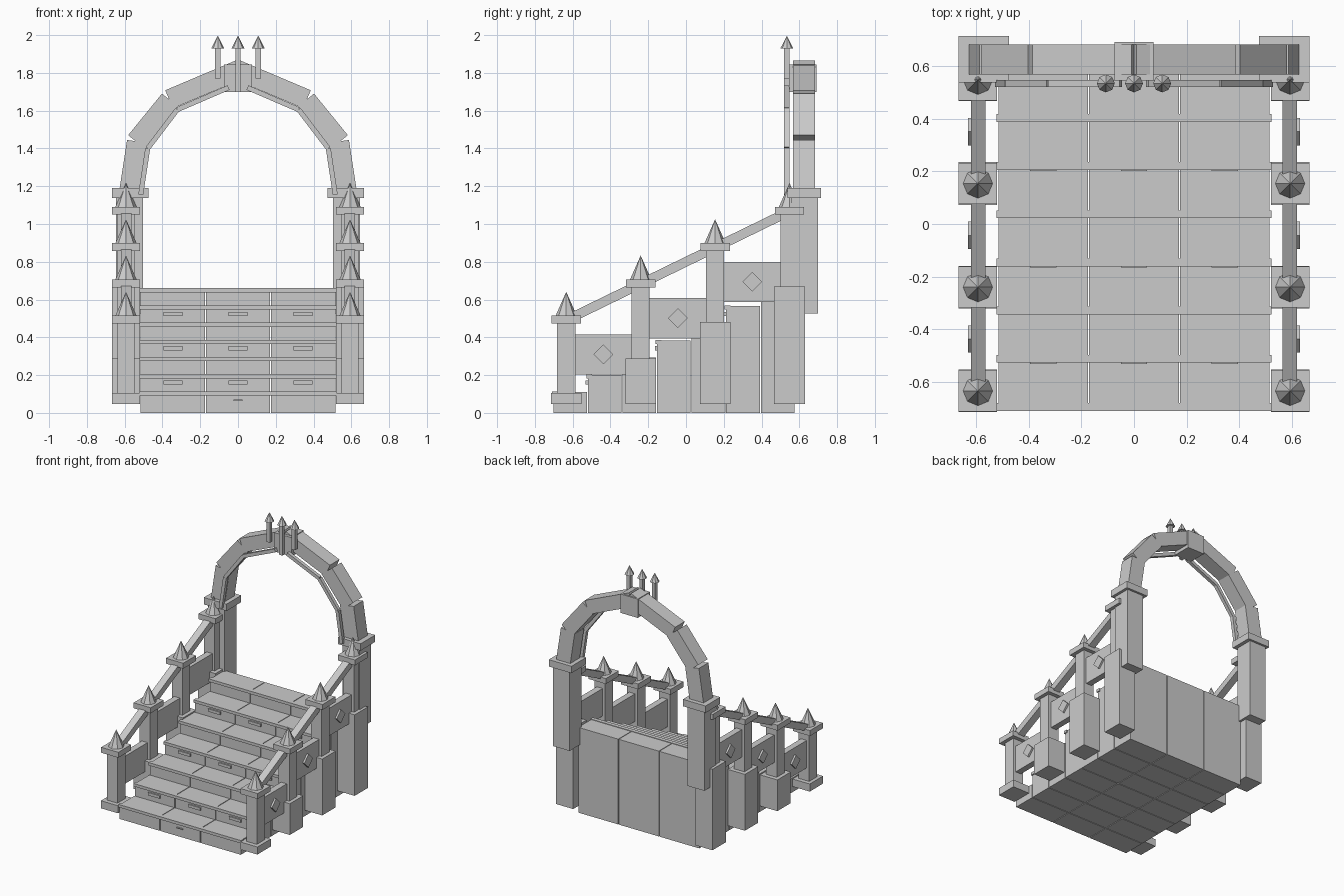
import bpy, math
from mathutils import Vector

if "Cube" in bpy.data.objects:
    bpy.data.objects.remove(bpy.data.objects["Cube"])

def mesh(name, verts, faces):
    me = bpy.data.meshes.new(name)
    me.from_pydata(verts, [], faces)
    ob = bpy.data.objects.new(name, me)
    bpy.context.collection.objects.link(ob)
    return ob

def prism(name, outline, axis, a, b):
    """Extrude a convex 2D outline along x (outline = y,z) or y (outline = x,z)."""
    n = len(outline)
    put = (lambda p, t: (t, p[0], p[1])) if axis == 'x' else (lambda p, t: (p[0], t, p[1]))
    verts = [put(p, a) for p in outline] + [put(p, b) for p in outline]
    faces = [tuple(range(n))[::-1], tuple(range(n, 2 * n))]
    faces += [(i, (i + 1) % n, n + (i + 1) % n, n + i) for i in range(n)]
    ob = mesh(name, verts, faces)
    import bmesh
    bm = bmesh.new()
    bm.from_mesh(ob.data)
    bmesh.ops.recalc_face_normals(bm, faces=bm.faces)
    bm.to_mesh(ob.data)
    bm.free()
    return ob

def box(name, x0, x1, y0, y1, z0, z1):
    return prism(name, [(y0, z0), (y1, z0), (y1, z1), (y0, z1)], 'x', x0, x1)

def beam(name, p, q, width, axis, a, b):
    """Straight bar from p to q in the 2D plane, extruded along axis."""
    p, q = Vector(p), Vector(q)
    d = (q - p).normalized()
    n = Vector((-d.y, d.x)) * width / 2
    return prism(name, [p + n, q + n, q - n, p - n], axis, a, b)

def cone(name, x, y, z0, z1, r, sides=8):
    bpy.ops.mesh.primitive_cone_add(vertices=sides, radius1=r, radius2=0, depth=z1 - z0,
                                    location=(x, y, (z0 + z1) / 2))
    bpy.context.object.name = name

def mirrored(ob):
    """Real mirrored half across x = 0."""
    m = ob.modifiers.new("mirror", 'MIRROR')
    m.use_bisect_axis[0] = False
    m.use_mirror_merge = False
    return ob

# Stair blocks, nosings and drawer handles
for k in range(7):
    front = -0.702 + 0.183 * k
    top = 0.11 + 0.091 * k
    for c in (-1, 0, 1):
        x = c * 0.345
        box("stair_block", x - 0.17, x + 0.17, front, front + 0.178, 0, top)
        if k % 2:
            box("drawer_handle", x - 0.05, x + 0.05, front - 0.012, front + 0.01, top - 0.052, top - 0.03)
    box("stair_nosing", -0.522, 0.522, front - 0.008, front + 0.022, top - 0.018, top + 0.004)
box("bottom_handle", -0.025, 0.025, -0.71, -0.69, 0.062, 0.07)

# Railing posts with plinth, cap and pointed finial
PX, DY, DZ = 0.593, 0.394, 0.192
plinth_tops = (0.105, 0.287, 0.48, 0.67)
for i, plinth_top in enumerate(plinth_tops):
    y = -0.634 + DY * i
    cap = 0.473 + DZ * i
    mirrored(box("post_plinth", PX - 0.073, PX + 0.073, y - 0.081, y + 0.081, 0.047, plinth_top))
    mirrored(box("post_shaft", PX - 0.045, PX + 0.045, y - 0.048, y + 0.048, plinth_top - 0.02, cap + 0.01))
    mirrored(box("post_cap", PX - 0.073, PX + 0.073, y - 0.078, y + 0.078, cap, cap + 0.042))
    for s in (-1, 1):
        cone("post_finial", s * PX, y, cap + 0.042, cap + 0.168, 0.056)

# Side panels with diamond ornaments
for i in range(3):
    y0 = -0.59 + DY * i
    z0 = 0.203 + DZ * i
    mirrored(box("side_panel", 0.568, 0.617, y0, y0 + 0.305, z0, z0 + 0.212))
    yc, zc, r = y0 + 0.153, z0 + 0.107, 0.052
    mirrored(prism("panel_diamond", [(yc - r, zc), (yc, zc - r), (yc + r, zc), (yc, zc + r)],
                   'x', 0.60, 0.631))

# Sloping handrail
mirrored(beam("handrail", (-0.634, 0.491), (0.55, 1.068), 0.05, 'x', 0.564, 0.62))

# Arch pillars and capitals
mirrored(box("arch_pillar", 0.502, 0.645, 0.555, 0.698, 0.525, 1.15))
mirrored(box("pillar_capital", 0.474, 0.667, 0.537, 0.715, 1.137, 1.19))

# Arch stones and keystone
for p, q, w in (((0.573, 1.15), (0.529, 1.436), 0.118),
                ((0.538, 1.435), (0.359, 1.655), 0.112),
                ((0.365, 1.66), (-0.011, 1.819), 0.104)):
    mirrored(beam("arch_stone", p, q, w, 'y', 0.567, 0.682))
box("keystone", -0.074, 0.074, 0.545, 0.692, 1.70, 1.845)

# Thin inner trim following the arch
path = [(0.515, 1.155), (0.478, 1.40), (0.322, 1.605), (0.05, 1.722)]
for p, q in zip(path, path[1:]):
    mirrored(beam("arch_trim", p, q, 0.026, 'y', 0.52, 0.547))

# Crest spikes
for x, z0 in ((-0.107, 1.77), (0, 1.70), (0.107, 1.77)):
    box("crest_shaft", x - 0.014, x + 0.014, 0.52, 0.548, z0, 1.935)
    cone("crest_tip", x, 0.534, 1.93, 1.997, 0.034)
